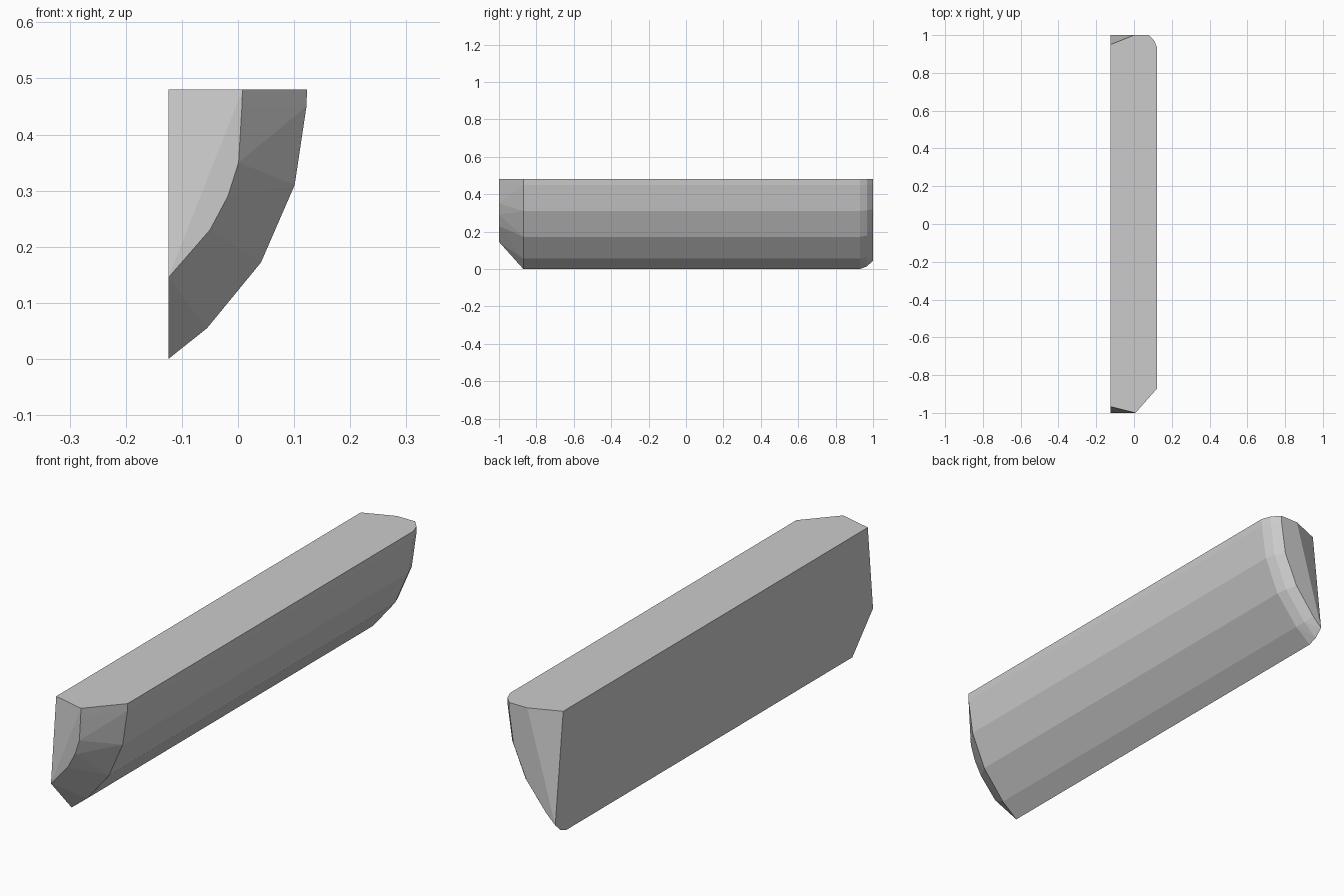
import bpy, bmesh, math

if "Cube" in bpy.data.objects:
    bpy.data.objects.remove(bpy.data.objects["Cube"])

# Cross-sections (x, z), listed from the bottom edge round to the top edge
outer = [(-0.124, 0), (-0.055, 0.055), (0.041, 0.172), (0.101, 0.31), (0.122, 0.45), (0.123, 0.48)]
front_rim = [(-0.124, 0.145), (-0.05, 0.23), (-0.018, 0.29), (0.001, 0.35), (0.007, 0.45), (0.008, 0.48)]
back_mid = [(-0.124, 0.014), (-0.064, 0.064), (0.029, 0.178), (0.088, 0.314), (0.108, 0.45), (0.109, 0.48)]
back_rim = [(-0.124, 0.045), (-0.085, 0.082), (0.003, 0.192), (0.06, 0.32), (0.079, 0.45), (0.08, 0.48)]

# Sections along the length: wide front chamfer, straight body, rounded back
sections = [(-1.0, front_rim), (-0.87, outer), (0.93, outer), (0.968, back_mid), (1.0, back_rim)]

bm = bmesh.new()
for y, profile in sections:
    for x, z in profile:
        bm.verts.new((x, y, z))

# Set-back upper corners of the flat side, and the back face's top break
for co in [(-0.124, -0.967, 0.48), (-0.124, 0.95, 0.48), (0, 1.0, 0.48)]:
    bm.verts.new(co)

# The whole bar is convex, so a hull skins the sections
hull = bmesh.ops.convex_hull(bm, input=bm.verts[:])
bmesh.ops.delete(bm, geom=[v for v in bm.verts if not v.link_faces], context='VERTS')
bmesh.ops.dissolve_limit(bm, angle_limit=math.radians(1), verts=bm.verts[:], edges=bm.edges[:])
bmesh.ops.recalc_face_normals(bm, faces=bm.faces[:])

mesh = bpy.data.meshes.new("faceted_bar")
bm.to_mesh(mesh)
bm.free()
bar = bpy.data.objects.new("faceted_bar", mesh)
bpy.context.collection.objects.link(bar)
